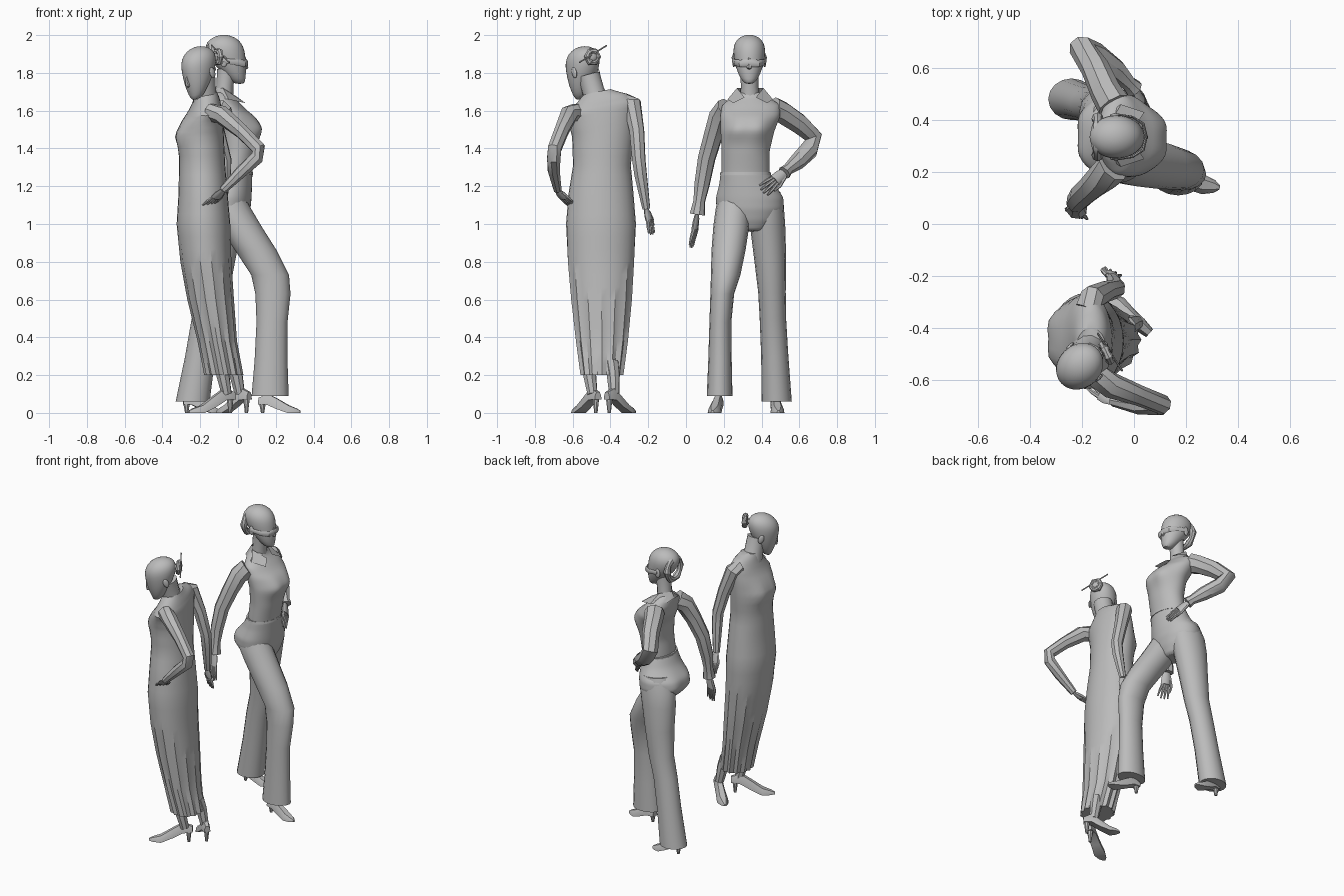
import bpy
from math import cos, exp, pi, radians, sin
from mathutils import Matrix, Vector

if "Cube" in bpy.data.objects:
    bpy.data.objects.remove(bpy.data.objects["Cube"])

CM = 0.01  # all part sizes below are in hundredths of a unit
clay = bpy.data.materials.new("clay_grey")
clay.use_nodes = True
colour = (0.5, 0.5, 0.5, 1)
clay.diffuse_color = colour
clay.node_tree.nodes["Principled BSDF"].inputs["Base Color"].default_value = colour


def build(name, verts, faces, matrix=None, subdivide=False, angle=40):
    mesh = bpy.data.meshes.new(name)
    mesh.from_pydata([(matrix @ Vector(v) if matrix else Vector(v)) * CM for v in verts], [], faces)
    mesh.materials.append(clay)
    obj = bpy.data.objects.new(name, mesh)
    bpy.context.collection.objects.link(obj)
    bpy.ops.object.select_all(action='DESELECT')
    obj.select_set(True)
    bpy.context.view_layer.objects.active = obj
    bpy.ops.object.shade_smooth_by_angle(angle=radians(angle))
    if subdivide:
        obj.modifiers.new("soften", 'SUBSURF').levels = 1
    return obj


def skin(name, loops, **options):
    """Bridge equal loops of points and cap both ends."""
    n = len(loops[0])
    faces = [(r * n + i, r * n + (i + 1) % n, (r + 1) * n + (i + 1) % n, (r + 1) * n + i)
             for r in range(len(loops) - 1) for i in range(n)]
    last = (len(loops) - 1) * n
    faces += [tuple(reversed(range(n))), tuple(range(last, last + n))]
    return build(name, [p for loop in loops for p in loop], faces, **options)


def body(name, rings, sides=20, folds=0, steps=1, bulges=(), **options):
    """Stack level ellipses: x, y, z, half depth, half width, sideways tilt."""
    rows = [[a + (b - a) * s / steps for a, b in zip(low, high)]
            for low, high in zip(rings, rings[1:]) for s in range(steps)] + [rings[-1]]
    loops = []
    for k, (x, y, z, rx, ry, tilt) in enumerate(rows):
        loop = []
        for i in range(sides):
            a = 2 * pi * i / sides
            f = 1 + folds * max(0, 1 - k / steps / 4) * cos(i * pi)
            p = Vector((x + rx * f * cos(a), y + ry * f * sin(a), z + tilt * ry * sin(a)))
            # Soft bulges push the surface out along x
            for centre, radius, push in bulges:
                p.x += push * exp(-((p - Vector(centre)).length / radius) ** 2)
            loop.append(p)
        loops.append(loop)
    return skin(name, loops, **options)


def tube(name, path, sides=8, flat=1, ref=(1, .3, .2), **options):
    """Sweep an ellipse along points of x, y, z, radius."""
    pts = [Vector(p[:3]) for p in path]
    loops = []
    for k, p in enumerate(pts):
        t = (pts[min(k + 1, len(pts) - 1)] - pts[max(k - 1, 0)]).normalized()
        u = Vector(ref).cross(t).normalized()
        v = t.cross(u)
        r = path[k][3]
        loops.append([p + u * r * cos(2 * pi * i / sides) + v * r * flat * sin(2 * pi * i / sides)
                      for i in range(sides)])
    return skin(name, loops, **options)


def ball(name, centre, radii, matrix=None):
    loops = []
    for k in range(9):
        a = pi * (k + .15) / 8.3 - pi / 2
        loops.append([(centre[0] + radii[0] * cos(a) * cos(pi * i / 7),
                       centre[1] + radii[1] * cos(a) * sin(pi * i / 7),
                       centre[2] + radii[2] * sin(a)) for i in range(14)])
    return skin(name, loops, matrix=matrix)


def hand(name, wrist, knuckle, tip, normal):
    w, k, t = Vector(wrist), Vector(knuckle), Vector(tip)
    side = Vector(normal).cross(t - w).normalized()
    tube(name + "_palm", [(*w, 2), (*w.lerp(k, .5), 3.2), (*k, 3.3)], flat=.45, ref=normal)
    for i in range(4):
        s = side * (i - 1.5) * 1.5
        end = t + s * 1.5 - (t - k) * .1 * abs(i - 1.5)
        tube(f"{name}_finger_{i}", [(*(k + s * .9), .9), (*((k + s + end) / 2), .85), (*end, .45)], sides=6)
    thumb = w.lerp(k, .3)
    tube(name + "_thumb", [(*(thumb + side * 2), 1), (*(k + side * 4), .9), (*(k.lerp(t, .4) + side * 4), .5)], sides=6)


def shoe(name, heel, toe, lift):
    h, t = Vector((*heel, 0)), Vector((*toe, 0))
    side = (t - h).normalized().cross(Vector((0, 0, 1)))
    shape = [(0, 2, lift * .9, lift + 3), (.22, 2.8, lift * .85, lift + 5), (.45, 3, lift * .4, lift * .5 + 5),
             (.72, 3.7, 0, 4), (.9, 2.5, 0, 2.4), (1, .8, 0, 1.2)]
    loops = []
    for s, w, low, high in shape:
        p = h.lerp(t, s)
        loops.append([p + side * w * c + Vector((0, 0, z)) for c, z in
                      ((-1, low), (-.9, (low + high) / 2), (-.5, high), (.5, high), (.9, (low + high) / 2), (1, low))])
    skin(name, loops)
    spike = h.lerp(t, .09)
    tube(name + "_heel", [(spike.x, spike.y, 0, .9), (spike.x, spike.y, lift + 1, 2)])


def head(name, matrix):
    """Face looks along local +x; origin is the middle of the skull."""
    rings = [(8.5, -14, 2.5, 2), (7, -11.5, 4.5, 4.6), (4.5, -6, 7.5, 7), (2, -1, 9.8, 8.2),
             (.5, 4, 10.8, 8.8), (0, 8, 9.6, 8), (0, 11, 6, 5.2), (0, 12.2, 1.5, 1.5)]
    body(name, [(x, 0, z, rx, ry, 0) for x, z, rx, ry in rings], sides=16, matrix=matrix, subdivide=True)
    tube(name + "_nose", [(11, 0, 0, .6), (11.6, 0, -3, 1.1), (11.6, 0, -5, 1.5), (10.5, 0, -6, .8)],
         sides=6, matrix=matrix)
    tube(name + "_lips", [(10.2, -2, -8.5, .3), (10.8, 0, -8.5, .9), (10.2, 2, -8.5, .3)], sides=6, matrix=matrix)
    for s, label in ((1, "left"), (-1, "right")):
        ball(f"{name}_{label}_ear", (0, s * 8.2, -2), (1.8, .8, 3), matrix)


def bun(name, centre, radius, thick, matrix):
    """Rolled hair: a lumpy ring behind the skull."""
    loops = [[] for _ in range(19)]
    for k, loop in enumerate(loops):
        a = 2 * pi * k / 18
        r = thick * (1 + .2 * cos(a * 6))
        for i in range(8):
            b = 2 * pi * i / 8
            d = radius + r * cos(b)
            loop.append((centre[0] + r * sin(b), centre[1] + d * cos(a), centre[2] + d * sin(a)))
    skin(name, loops, matrix=matrix)


# ---- Standing woman in shirt and flared trousers ----
body("shirt", [(-2, 31.5, 121, 9, 12.6, 0), (-1.5, 31.5, 128, 9.2, 12.8, 0), (0, 31.5, 138, 9.5, 12.7, 0),
               (0, 32.5, 149, 10, 14.3, 0), (-3, 34, 157, 10.5, 16, 0), (-6, 34.5, 163, 8, 15.5, 0),
               (-8, 34, 167, 6, 10, 0), (-8, 34, 170, 4.5, 5.5, 0)], sides=28, steps=3, subdivide=True,
     bulges=[((9, y, 151), 6.5, 4) for y in (26.5, 39)])
body("trouser_hips", [(-4, 34, 96, 6, 8, 0), (-5.5, 34, 102, 10.5, 14.5, 0), (-6, 34, 108, 12.7, 18, 0),
                      (-5.7, 33.7, 114, 13, 18, 0), (-3.5, 32.3, 121, 11, 14.8, 0),
                      (-2, 31.5, 127, 9.7, 13.3, 0), (-2, 31.5, 128, 8.5, 12, 0)],
     sides=28, steps=3, subdivide=True, bulges=[((-18, y, 109), 8, -4) for y in (26, 42)])
body("belt", [(-2, 31.5, 126, 10, 13.5, 0), (-2, 31.5, 127.5, 9.8, 13.3, 0)])
body("right_trouser_leg", [(17, 17.8, 9, 9.8, 6.8, 0), (17.5, 18, 28, 8.7, 6.2, 0), (18, 18.2, 48, 8.2, 5.8, 0),
                           (18.5, 19.2, 63, 9.3, 6.3, 0), (17, 21, 73, 10, 7.8, 0), (9.5, 22.5, 86, 11, 9, 0),
                           (1, 24, 99, 11.3, 9.5, 0), (-4.5, 25, 108, 11.5, 9.3, 0), (-6, 26, 117, 8, 8, 0)],
     sides=16)
body("left_trouser_leg", [(-24, 48, 6, 9, 8, 0), (-20, 47, 30, 8, 7.2, 0), (-16.5, 46, 50, 8, 7, 0),
                          (-13, 45.5, 64, 8.4, 7.3, 0), (-11, 44.5, 82, 9.8, 8.5, 0), (-9.5, 43.3, 98, 11.5, 9.3, 0),
                          (-8, 42.5, 108, 12, 9.4, 0), (-6, 41.5, 117, 10, 8.5, 0)], sides=16)
shoe("right_pump", (11, 18), (33, 14), 5)
shoe("left_pump", (-29, 47), (-9, 49), 5)
# Open pointed collar
for s, label in ((1, "left"), (-1, "right")):
    build(f"{label}_collar", [(-13, 34, 172), (-8, 34 + s * 7, 172), (0, 34 + s * 3, 167), (4, 34 + s * 9, 164),
                              (-5, 34 + s * 12, 166), (-14, 34 + s * 6, 167), (-15, 34, 168)],
          [(1, 2, 3, 4), (0, 1, 4, 5), (0, 5, 6)])

tube("right_sleeve", [(-8, 22, 161, 6.5), (-12, 18, 157, 6), (-16, 14.5, 147, 5.2), (-20, 11, 135, 4.8),
                      (-22, 8.5, 121, 4.2), (-22, 7, 112, 3.2), (-22, 6, 105, 4.2)])
hand("right_hand", (-22, 6, 106), (-22, 4.5, 97), (-21, 2.5, 87), (.3, 1, 0))
tube("left_sleeve", [(-8, 46, 161, 6.5), (-11, 51, 159, 6), (-15, 60, 153, 5.5), (-20, 67.5, 146, 5),
                     (-15, 65, 139, 5), (-7, 59, 133, 4.4), (-2, 54, 129, 3), (0, 52, 127, 3.7)])
hand("left_hand", (-1, 53, 128), (3, 47, 123), (7, 40, 117), (1, .3, .3))

shirt_head = Matrix.Translation((-7.5, 33.5, 188))
body("shirt_neck", [(-8, 34, 165, 5.5, 5.5, 0), (-7, 33.7, 173, 4.5, 4.6, 0), (-6, 33.5, 182, 5, 5, 0)], sides=12)
head("shirt_head", shirt_head)
bun("rolled_hair", (-6.5, 0, 0), 7, 2, shirt_head)
# Wraparound glasses
tube("glasses", [(0, -8.8, -1.5, .4), (7, -7.6, -2.5, .5), (11, -5, -3, .6), (12.2, 0, -2.8, .6),
                 (11, 5, -3, .6), (7, 7.6, -2.5, .5), (0, 8.8, -1.5, .4)], flat=3.2, ref=(0, 0, 1),
     matrix=shirt_head)

# ---- Second woman in a long sleeveless dress ----
body("long_dress", [(-7.5, -44.5, 20, 9.8, 11, 0), (-11, -44.5, 38, 10, 13.5, 0), (-14.5, -44.7, 60, 12, 16, 0),
                    (-17, -45, 80, 13.3, 17.7, 0), (-18.3, -45, 100, 14.2, 18.5, 0),
                    (-18.5, -45, 116, 13, 17.2, 0), (-19, -44.5, 131, 12.2, 15.3, 0),
                    (-19.3, -44, 146, 11.8, 16.3, 0), (-18.5, -44.5, 155, 10.5, 17.5, .1),
                    (-17, -45, 161, 8.5, 18.5, .2), (-16.5, -45.5, 165.5, 7, 14, .25),
                    (-16.5, -47, 170, 5.5, 7, .2)], sides=28, folds=.06, steps=3, angle=30,
     bulges=[((-29, y, 147), 6.5, -3) for y in (-38, -51)])
tube("left_shin", [(-9, -51, 27, 4), (-8, -51, 20, 3.6), (-6, -49.5, 10, 2.8)])
tube("right_shin", [(-3, -39.5, 27, 4), (-1, -38.5, 20, 3.6), (1, -38, 10, 2.8)])
shoe("left_court_shoe", (-2, -46.5), (-26, -60), 8)
shoe("right_court_shoe", (6, -42), (-11, -27), 8)

tube("left_bare_arm", [(-15, -58, 159, 5), (-9, -62, 158, 5), (2, -66, 149, 4), (11, -69.5, 140, 3.8),
                       (10, -70, 135, 3.8), (2, -70, 128, 3.3), (-8, -68, 118, 2.2)])
hand("left_bare_hand", (-8, -68, 118), (-12, -65, 114), (-17, -59.5, 109), (.5, -.6, -1))
tube("right_bare_arm", [(-18, -33, 164.5, 5), (-16, -28.5, 163.5, 5), (-11, -26, 149, 4.1), (-7, -25, 134, 3.7),
                        (-7, -24, 126, 3.5), (-8.5, -21, 108, 2.2)])
hand("right_bare_hand", (-8.5, -21, 108), (-8.5, -19.5, 102), (-8, -18, 94), (.5, 1, .3))

dress_head = (Matrix.Translation((-19.5, -53.5, 182)) @ Matrix.Rotation(radians(222), 4, 'Z')
              @ Matrix.Rotation(radians(19), 4, 'Y'))
tube("dress_neck", [(-17, -46.5, 163, 7.2), (-17.5, -49, 170, 6), (-18, -51.5, 179, 6)], sides=12)
head("dress_head", dress_head)
knot = Matrix.Translation((-10.5, -49.5, 188.5)) @ Matrix.Rotation(radians(25), 4, 'Z')
bun("hair_knot", (0, 0, 0), 3, 1.6, knot)
ball("hair_knot_core", (0, 0, 0), (1.8, 3, 3), knot)
tube("hair_stick", [(-4.5, -56.5, 185.5, .4), (-14, -42, 194.5, .4)], sides=6)
